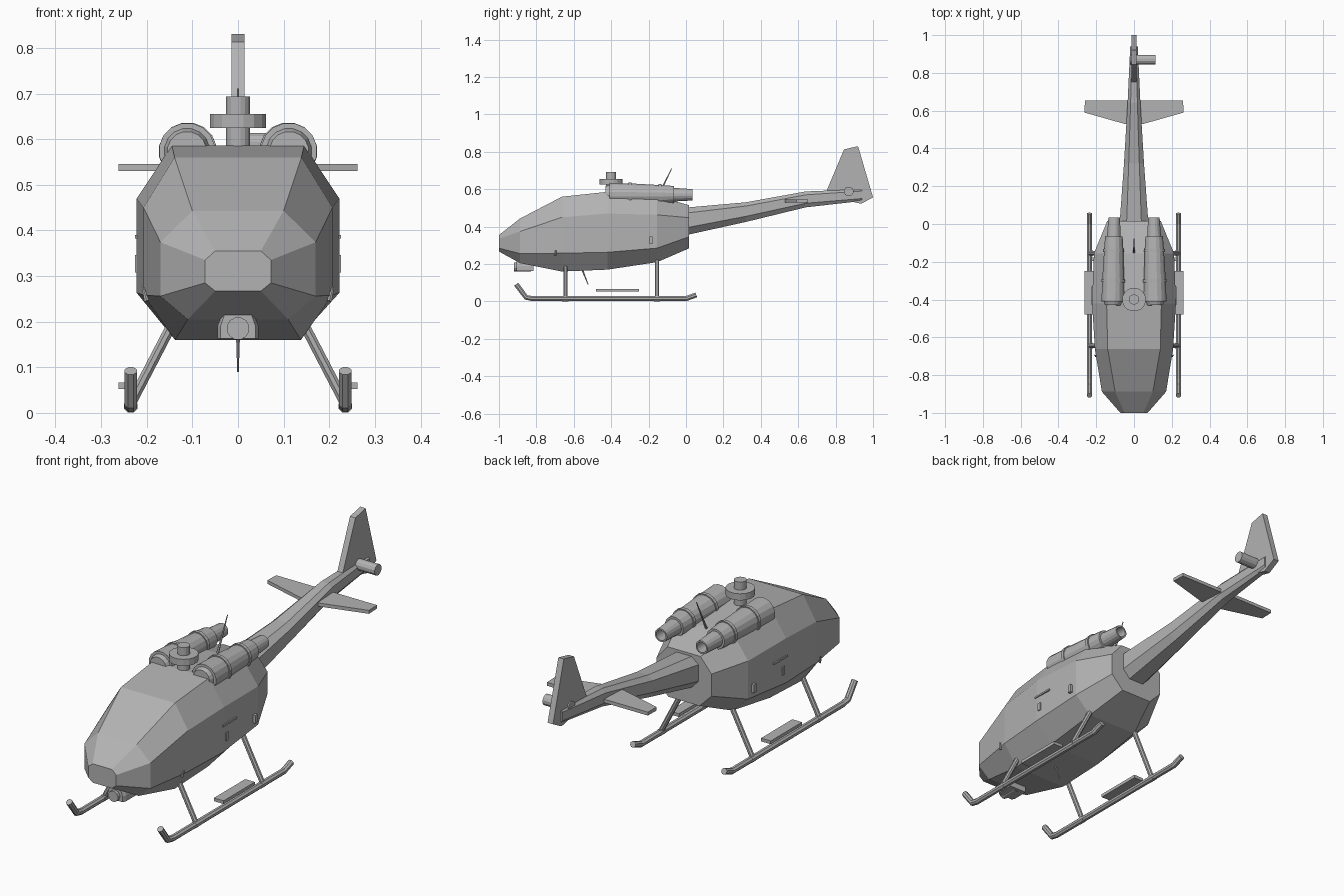
import bpy, bmesh, math
from mathutils import Vector

if "Cube" in bpy.data.objects:
    bpy.data.objects.remove(bpy.data.objects["Cube"])

grey = bpy.data.materials.new("matte_grey")
grey.diffuse_color = (0.45, 0.45, 0.45, 1)
grey.use_nodes = True
grey.node_tree.nodes["Principled BSDF"].inputs["Base Color"].default_value = grey.diffuse_color


def loft(name, rings):
    """Skin a list of equal-length point rings and cap both ends."""
    bm = bmesh.new()
    vr = [[bm.verts.new(p) for p in ring] for ring in rings]
    n = len(vr[0])
    for a, b in zip(vr, vr[1:]):
        for i in range(n):
            j = (i + 1) % n
            bm.faces.new((a[i], a[j], b[j], b[i]))
    bm.faces.new(vr[0][::-1])
    bm.faces.new(vr[-1])
    bmesh.ops.recalc_face_normals(bm, faces=bm.faces)
    me = bpy.data.meshes.new(name)
    bm.to_mesh(me)
    bm.free()
    me.materials.append(grey)
    ob = bpy.data.objects.new(name, me)
    bpy.context.collection.objects.link(ob)
    return ob


def circle(c, d, r, n):
    q = Vector(d).to_track_quat('Z', 'Y')
    angles = [2 * math.pi * (i + 0.5) / n for i in range(n)]
    return [Vector(c) + q @ Vector((r * math.cos(a), r * math.sin(a), 0)) for a in angles]


def tube(name, pts, radii, n=8):
    """Round bar along a path."""
    pts = [Vector(p) for p in pts]
    seg = [(b - a).normalized() for a, b in zip(pts, pts[1:])]
    dirs = [seg[0]] + [a + b for a, b in zip(seg, seg[1:])] + [seg[-1]]
    return loft(name, [circle(p, d, r, n) for p, d, r in zip(pts, dirs, radii)])


def turned(name, a, b, profile, n=16):
    """Turned shape on axis a-b; profile holds (fraction, radius)."""
    a, b = Vector(a), Vector(b)
    return loft(name, [circle(a.lerp(b, t), b - a, r, n) for t, r in profile])


def box(name, x, y, z):
    return loft(name, [[(x[0], y[0], h), (x[1], y[0], h), (x[1], y[1], h), (x[0], y[1], h)] for h in z])


def octagon(y, tx, zt, w, zu, zl, bx, zb):
    half = [(tx, zt), (w, zu), (w, zl), (bx, zb)]
    return [(x, y, z) for x, z in half] + [(-x, y, z) for x, z in half[::-1]]


# Cabin: eight-sided sections from nose to rear bulkhead
loft("fuselage", [octagon(*s) for s in (
    (-1.0, .05, .355, .072, .335, .285, .05, .267),
    (-.888, .10, .443, .17, .374, .256, .11, .205),
    (-.663, .139, .56, .207, .45, .258, .138, .16),
    (-.42, .145, .586, .222, .47, .263, .138, .17),
    (-.155, .14, .562, .212, .463, .285, .13, .21),
    (.015, .085, .515, .142, .448, .345, .08, .283))])

# Tail boom, fin and stabiliser
loft("tail_boom", [octagon(*s) for s in (
    (-.02, .04, .50, .078, .47, .39, .04, .35),
    (.32, .028, .53, .053, .51, .455, .028, .425),
    (.64, .018, .588, .034, .57, .525, .018, .503),
    (.94, .010, .60, .020, .59, .55, .010, .537))])
fin = [(.752, .592), (.845, .813), (.92, .83), (1.0, .556), (.936, .522), (.84, .545)]
loft("tail_fin", [[(x, y, z) for y, z in fin] for x in (-.014, .014)])
stab = [(-.26, .653), (.26, .653), (.262, .59), (.05, .53), (-.05, .53), (-.262, .59)]
loft("stabiliser", [[(x, y, z) for x, y in stab] for z in (.53, .546)])
tube("tail_rotor_shaft", [(-.02, .87, .588), (.113, .87, .588)], [.026] * 2, 12)

# Rotor mast and hub
turned("rotor_mast", (0, -.40, .56), (0, -.40, .693), [(0, .027), (1, .027)], 16)
turned("rotor_hub", (0, -.40, .624), (0, -.40, .655), [(0, .063), (1, .063)], 16)

# Aerials
tube("top_aerial", [(0, -.155, .55), (0, -.077, .71)], [.006, .002], 6)
tube("belly_aerial", [(0, -.555, .17), (0, -.523, .09)], [.005, .002], 6)

# Sensor under the nose
loft("sensor_mount", [[(x * s, y, z) for x, z in
     ((-.045, .163), (.045, .163), (.045, .19), (.035, .215), (-.035, .215), (-.045, .19))]
     for y, s in ((-.905, .85), (-.89, 1), (-.815, 1))])
tube("sensor_lens", [(0, -.92, .185), (0, -.83, .185)], [.025] * 2, 12)

# Engine profile: intake, cowl with two raised bands, hollow exhaust
y0, y1 = -.43, .035
engine = [(-.43, .043), (-.41, .050), (-.41, .062)]
for yb, r in ((-.30, .059), (-.14, .052)):
    engine += [(yb - .008, r), (yb - .008, r + .005), (yb + .008, r + .005), (yb + .008, r)]
engine += [(-.065, .047), (-.065, .037), (.035, .031), (.035, .024), (-.04, .024)]
engine = [((y - y0) / (y1 - y0), r) for y, r in engine]

for s, side in ((-1, "left"), (1, "right")):
    turned(side + "_engine", (s * .112, y0, .574), (s * .105, y1, .57), engine, 16)

    # Landing skid, struts and step
    X = s * .235
    tube(side + "_skid", [(X, -.908, .092), (X, -.855, .022), (X, -.82, .015),
                          (X, .0, .015), (X, .055, .035)], [.0145] * 5, 8)
    for y, top, end in ((-.645, .21, "front"), (-.155, .25, "rear")):
        tube(f"{side}_{end}_strut", [(X, y, .02), (s * (.235 - .52 * (top - .02)), y, top)], [.012] * 2, 8)
        tube(f"{side}_{end}_clamp", [(X, y - .017, .015), (X, y + .017, .015)], [.0155] * 2, 8)
    box(side + "_step", sorted((s * .212, s * .262)), (-.48, -.25), (.052, .067))

    # Door fittings
    x = sorted((s * .19, s * .226))
    box(side + "_rear_hinge", x, (-.195, -.178), (.308, .346))
    box(side + "_door_handle", x, (-.408, -.392), (.308, .346))
    box(side + "_door_rail", x, (-.43, -.33), (.382, .39))
    tube(side + "_probe", [(s * .20, -.70, .245), (s * .208, -.695, .275)], [.006, .003], 6)
